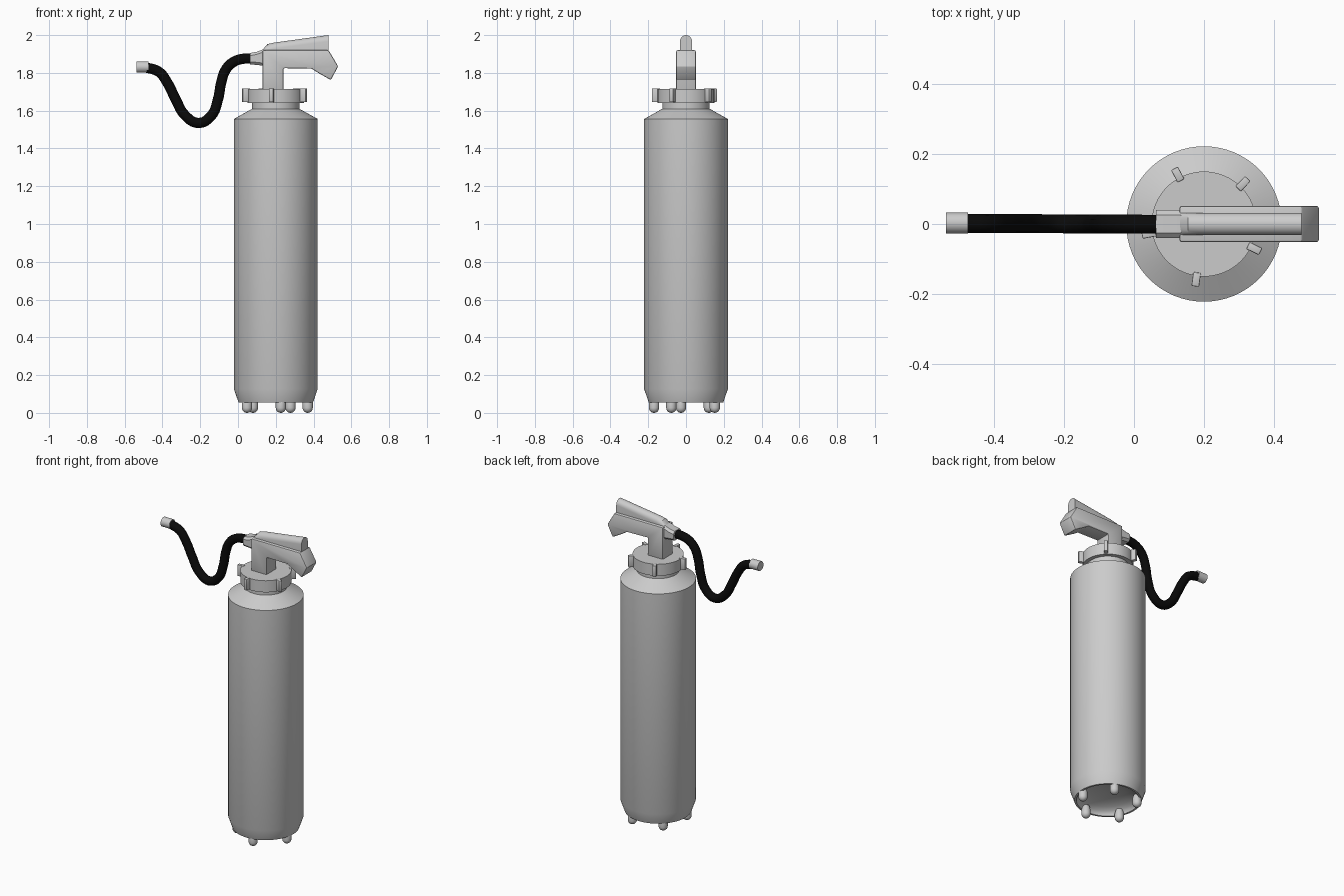
import bpy, bmesh, math
from mathutils import Vector

if "Cube" in bpy.data.objects:
    bpy.data.objects.remove(bpy.data.objects["Cube"])

CX = 0.2  # axis of the tank


def material(name, rgb):
    m = bpy.data.materials.new(name)
    m.diffuse_color = (*rgb, 1)
    m.use_nodes = True
    m.node_tree.nodes["Principled BSDF"].inputs["Base Color"].default_value = m.diffuse_color
    return m


GREY = material("light_grey", (0.6, 0.6, 0.6))
BLACK = material("hose_black", (0.003, 0.003, 0.003))


def finish(name, bm, mat, bevel=0.0, angle=30):
    bmesh.ops.recalc_face_normals(bm, faces=bm.faces)
    if bevel:
        edges = [e for e in bm.edges if e.calc_face_angle(0) > math.radians(40)]
        bmesh.ops.bevel(bm, geom=edges, offset=bevel, segments=2, profile=0.5,
                        affect='EDGES', clamp_overlap=True)
    me = bpy.data.meshes.new(name)
    bm.to_mesh(me)
    bm.free()
    me.materials.append(mat)
    ob = bpy.data.objects.new(name, me)
    bpy.context.collection.objects.link(ob)
    bpy.ops.object.select_all(action='DESELECT')
    ob.select_set(True)
    bpy.context.view_layer.objects.active = ob
    bpy.ops.object.shade_smooth_by_angle(angle=math.radians(angle))
    return ob


def loft(name, rings, mat=GREY, bevel=0.0, angle=30):
    """Skin closed rings of equal point count, capped at both ends."""
    bm = bmesh.new()
    rows = [[bm.verts.new(p) for p in r] for r in rings]
    n = len(rows[0])
    for a, b in zip(rows, rows[1:]):
        for i in range(n):
            j = (i + 1) % n
            bm.faces.new((a[i], a[j], b[j], b[i]))
    bm.faces.new(rows[0])
    bm.faces.new(rows[-1])
    return finish(name, bm, mat, bevel, angle)


def lathe(name, profile, x=CX, y=0, n=64):
    def ring(r, z):
        return [(x + r * math.cos(2 * math.pi * i / n),
                 y + r * math.sin(2 * math.pi * i / n), z) for i in range(n)]
    return loft(name, [ring(r, z) for r, z in profile])


# Tank with a hollow underside, chamfered base, shoulder and neck
dome = [(0.185 * math.sin(a), 0.055 + 0.06 * math.cos(a))
        for a in [math.radians(d) for d in (4, 20, 35, 50, 65, 80, 90)]]
lathe("tank", dome + [(0.197, 0.055), (0.222, 0.127), (0.222, 1.556),
                      (0.125, 1.61), (0.125, 1.65)])

# Collar ring and its five grip ribs
lathe("collar", [(0.12, 1.64), (0.15, 1.64), (0.15, 1.715), (0.02, 1.715)])
for k in range(5):
    a = math.radians(46 + 72 * k)
    out = Vector((math.cos(a), math.sin(a), 0))
    side = Vector((-out.y, out.x, 0)) * 0.011
    base = Vector((CX, 0, 0))
    loft(f"collar_rib_{k + 1}",
         [[base + out * r + side * s + Vector((0, 0, z))
           for r, s in ((0.14, -1), (0.18, -1), (0.18, 1), (0.14, 1))]
          for z in (1.645, 1.718)], bevel=0.003)

# Five round feet
for k in range(5):
    a = math.radians(-9 + 72 * k)
    prof = [(0.027 * math.sin(t), 0.027 - 0.027 * math.cos(t))
            for t in [math.radians(d) for d in (5, 22, 40, 57, 75, 90)]]
    lathe(f"foot_{k + 1}", prof + [(0.027, 0.055), (0.02, 0.08)],
          CX + 0.171 * math.cos(a), 0.171 * math.sin(a), 20)

# Stem and fixed lower handle, cut from one side profile
side = [(0.13, 1.70), (0.24, 1.70), (0.24, 1.825), (0.39, 1.822),
        (0.43, 1.797), (0.492, 1.762), (0.53, 1.835), (0.48, 1.92), (0.13, 1.92)]
loft("lower_handle", [[(x, y, z) for x, z in side] for y in (-0.052, 0.052)],
     bevel=0.007)


# Squeeze lever: a round-topped bar rising to the right
def lever_ring(x, top, w=0.032):
    r = min(w, top - 1.915)
    arch = [(x, w * math.cos(t), top - r + r * math.sin(t))
            for t in [math.pi * i / 10 for i in range(11)]]
    return [(x, w, 1.91)] + arch + [(x, -w, 1.91)]


loft("lever", [lever_ring(0.13, 1.922), lever_ring(0.155, 1.952),
               lever_ring(0.19, 1.96), lever_ring(0.478, 2.0)])


# Tapered hose connector with cut corners
def connector_ring(x, z0, z1, w=0.04, c=0.014):
    return [(x, -w, z0 + c), (x, -w + c, z0), (x, w - c, z0), (x, w, z0 + c),
            (x, w, z1 - c), (x, w - c, z1), (x, -w + c, z1), (x, -w, z1 - c)]


loft("hose_connector", [connector_ring(0.063, 1.845, 1.905),
                        connector_ring(0.10, 1.842, 1.912),
                        connector_ring(0.135, 1.838, 1.925)])

# Hose as a smooth tube
path = [(0.08, 1.876), (0.03, 1.875), (-0.02, 1.86), (-0.063, 1.82),
        (-0.087, 1.757), (-0.106, 1.66), (-0.14, 1.575), (-0.208, 1.535),
        (-0.28, 1.575), (-0.33, 1.66), (-0.373, 1.746), (-0.418, 1.805),
        (-0.49, 1.83)]
cu = bpy.data.curves.new("hose", 'CURVE')
cu.dimensions = '3D'
cu.bevel_depth = 0.027
cu.bevel_resolution = 4
cu.resolution_u = 6
cu.use_fill_caps = True
sp = cu.splines.new('BEZIER')
sp.bezier_points.add(len(path) - 1)
for p, (x, z) in zip(sp.bezier_points, path):
    p.co = (x, 0.002 - 0.005 * (x + 0.49), z)
    p.handle_left_type = p.handle_right_type = 'AUTO'
cu.materials.append(BLACK)
bpy.context.collection.objects.link(bpy.data.objects.new("hose", cu))

# Nozzle tip
loft("nozzle_tip", [[(x, 0.003 + 0.03 * math.cos(t), 1.831 + 0.03 * math.sin(t))
                     for t in [2 * math.pi * i / 24 for i in range(24)]]
                    for x in (-0.537, -0.474)])
